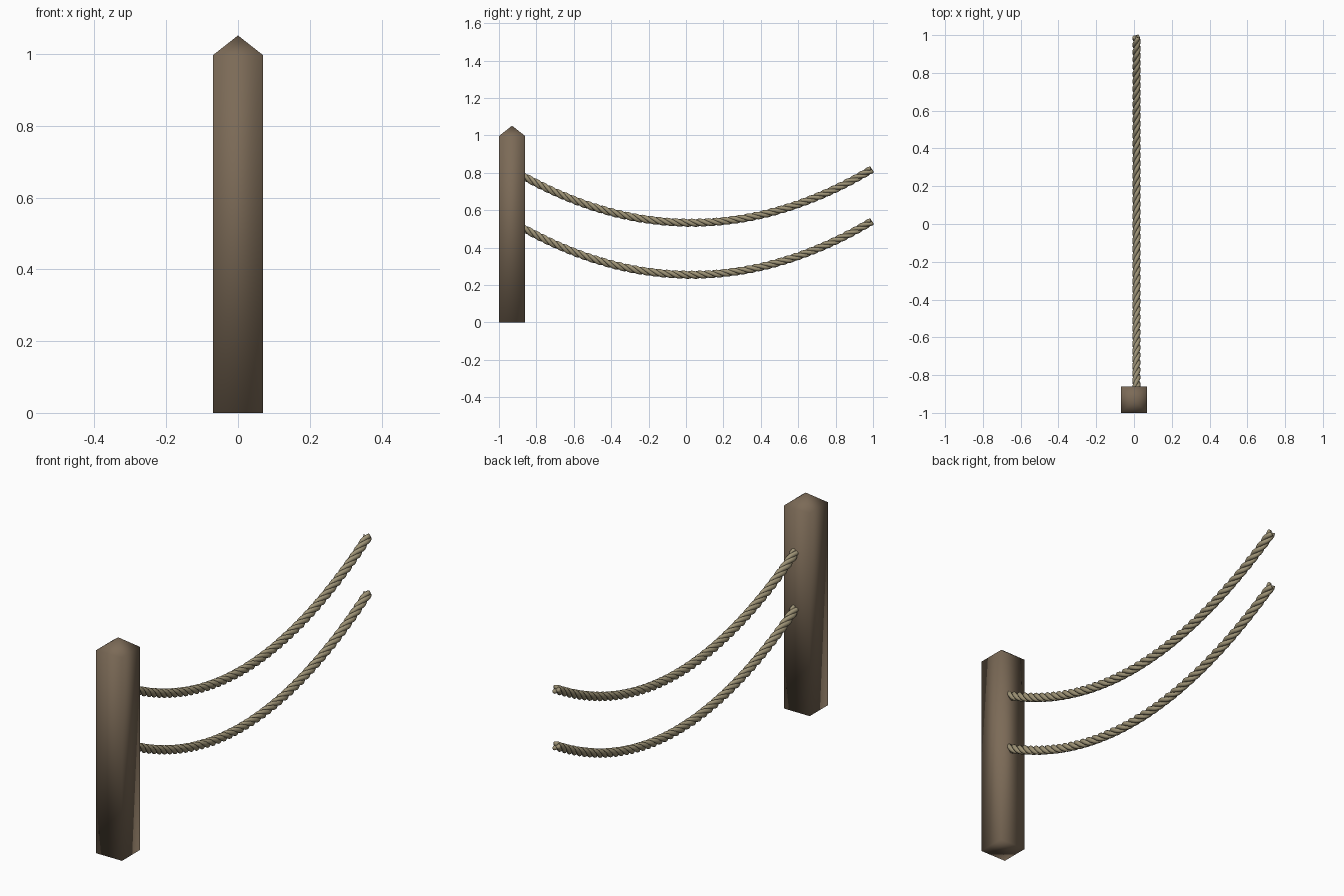
import bpy, bmesh, math
from mathutils import Vector

if "Cube" in bpy.data.objects:
    bpy.data.objects.remove(bpy.data.objects["Cube"])


def material(name, rgb):
    m = bpy.data.materials.new(name)
    m.diffuse_color = (*rgb, 1)
    m.use_nodes = True
    m.node_tree.nodes["Principled BSDF"].inputs["Base Color"].default_value = m.diffuse_color
    return m


WOOD = material("brown wood", (0.20, 0.145, 0.095))
HEMP = material("tan hemp", (0.34, 0.29, 0.18))


def finish(name, bm, mat):
    bmesh.ops.recalc_face_normals(bm, faces=bm.faces)
    me = bpy.data.meshes.new(name)
    bm.to_mesh(me)
    bm.free()
    me.materials.append(mat)
    for p in me.polygons:
        p.use_smooth = True
    ob = bpy.data.objects.new(name, me)
    bpy.context.collection.objects.link(ob)
    return ob


# post: square shaft with a pyramid tip, softly shaded
bm = bmesh.new()
rings = [[bm.verts.new((0.07 * sx, -0.93 + 0.07 * sy, z))
          for sx, sy in ((-1, -1), (1, -1), (1, 1), (-1, 1))] for z in (0, 0.997)]
tip = bm.verts.new((0, -0.93, 1.052))
bm.faces.new(rings[0])
for i in range(4):
    j = (i + 1) % 4
    bm.faces.new((rings[0][i], rings[0][j], rings[1][j], rings[1][i]))
    bm.faces.new((rings[1][i], rings[1][j], tip))
finish("post", bm, WOOD)


# sagging ropes: three twisted strands along a parabola
X0, Y0, Y1 = 0.013, -0.875, 0.991
STRAND_R, TWIST_R, PITCH = 0.0112, 0.0108, 0.13
STEPS, SIDES = 210, 8


def strand_point(y, low, phase):
    slope = 0.616 * (y - 0.03)
    up = Vector((0, -slope, 1)).normalized()
    # arc length of the parabola keeps the twist even
    arc = (slope * math.sqrt(1 + slope * slope) + math.asinh(slope)) / (2 * 0.616)
    t = 2 * math.pi * arc / PITCH + phase
    centre = Vector((X0, y, low + 0.308 * (y - 0.03) ** 2))
    return centre + TWIST_R * (math.sin(t) * Vector((1, 0, 0)) + math.cos(t) * up)


def rope(name, low):
    bm = bmesh.new()
    for k in range(3):
        phase = k * 2 * math.pi / 3
        loops = []
        for s in range(STEPS + 1):
            y = Y0 + (Y1 - Y0) * s / STEPS
            p = strand_point(y, low, phase)
            d = (strand_point(y + 1e-3, low, phase) - strand_point(y - 1e-3, low, phase)).normalized()
            a = d.cross(Vector((0, 0, 1))).normalized()
            b = a.cross(d)
            loops.append([bm.verts.new(p + STRAND_R * (math.cos(q) * a + math.sin(q) * b))
                          for q in (2 * math.pi * i / SIDES for i in range(SIDES))])
        for l0, l1 in zip(loops, loops[1:]):
            for i in range(SIDES):
                j = (i + 1) % SIDES
                bm.faces.new((l0[i], l0[j], l1[j], l1[i]))
        bm.faces.new(loops[0])
        bm.faces.new(loops[-1])
    finish(name, bm, HEMP)


rope("upper_rope", 0.533)
rope("lower_rope", 0.255)
